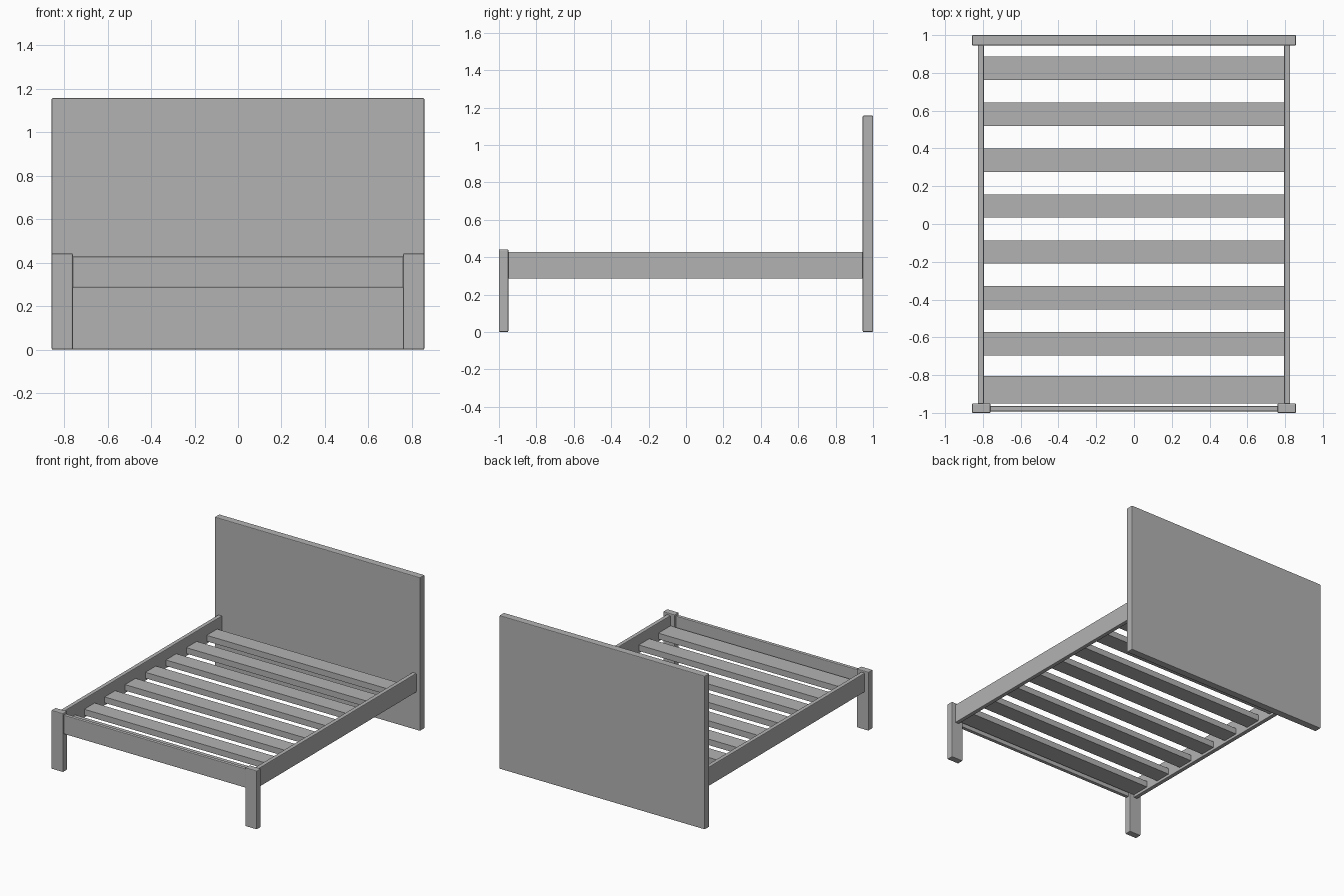
import bpy
import bmesh
from mathutils import Vector

cube = bpy.data.objects.get("Cube")
if cube:
    bpy.data.objects.remove(cube, do_unlink=True)

grey = bpy.data.materials.new("plain_grey")
grey.use_nodes = True
grey.diffuse_color = (0.45, 0.45, 0.45, 1)
grey.node_tree.nodes["Principled BSDF"].inputs["Base Color"].default_value = grey.diffuse_color


def board(name, low, high, bevel=0.005):
    """Box between two corners, with softly eased edges."""
    low, high = Vector(low), Vector(high)
    bm = bmesh.new()
    bmesh.ops.create_cube(bm, size=1)
    bmesh.ops.scale(bm, vec=high - low, verts=bm.verts)
    mesh = bpy.data.meshes.new(name)
    bm.to_mesh(mesh)
    bm.free()
    mesh.materials.append(grey)
    obj = bpy.data.objects.new(name, mesh)
    obj.location = (low + high) / 2
    bpy.context.collection.objects.link(obj)
    if bevel:
        mod = obj.modifiers.new("eased_edges", "BEVEL")
        mod.width = bevel
        mod.segments = 2
    return obj


# Headboard panel reaching the floor
board("headboard", (-0.857, 0.945, 0), (0.857, 1, 1.157))

# Front legs and side rails, one on each side
for side, s in (("left", 1), ("right", -1)):
    xs = sorted((s * 0.76, s * 0.857))
    board(f"front_leg_{side}", (xs[0], -1, 0), (xs[1], -0.95, 0.442))
    xs = sorted((s * 0.795, s * 0.827))
    board(f"side_rail_{side}", (xs[0], -0.952, 0.285), (xs[1], 0.947, 0.428))

# Footboard rail between the front legs
board("foot_rail", (-0.762, -0.992, 0.285), (0.762, -0.964, 0.428))

# Evenly spaced slats
count, first, last, width = 8, -0.878, 0.825, 0.124
for i in range(count):
    y = first + (last - first) * i / (count - 1)
    depth = 0.144 if i == 0 else width
    board(f"slat_{i + 1}", (-0.797, y - depth / 2, 0.305),
          (0.797, y + depth / 2, 0.35), 0)
